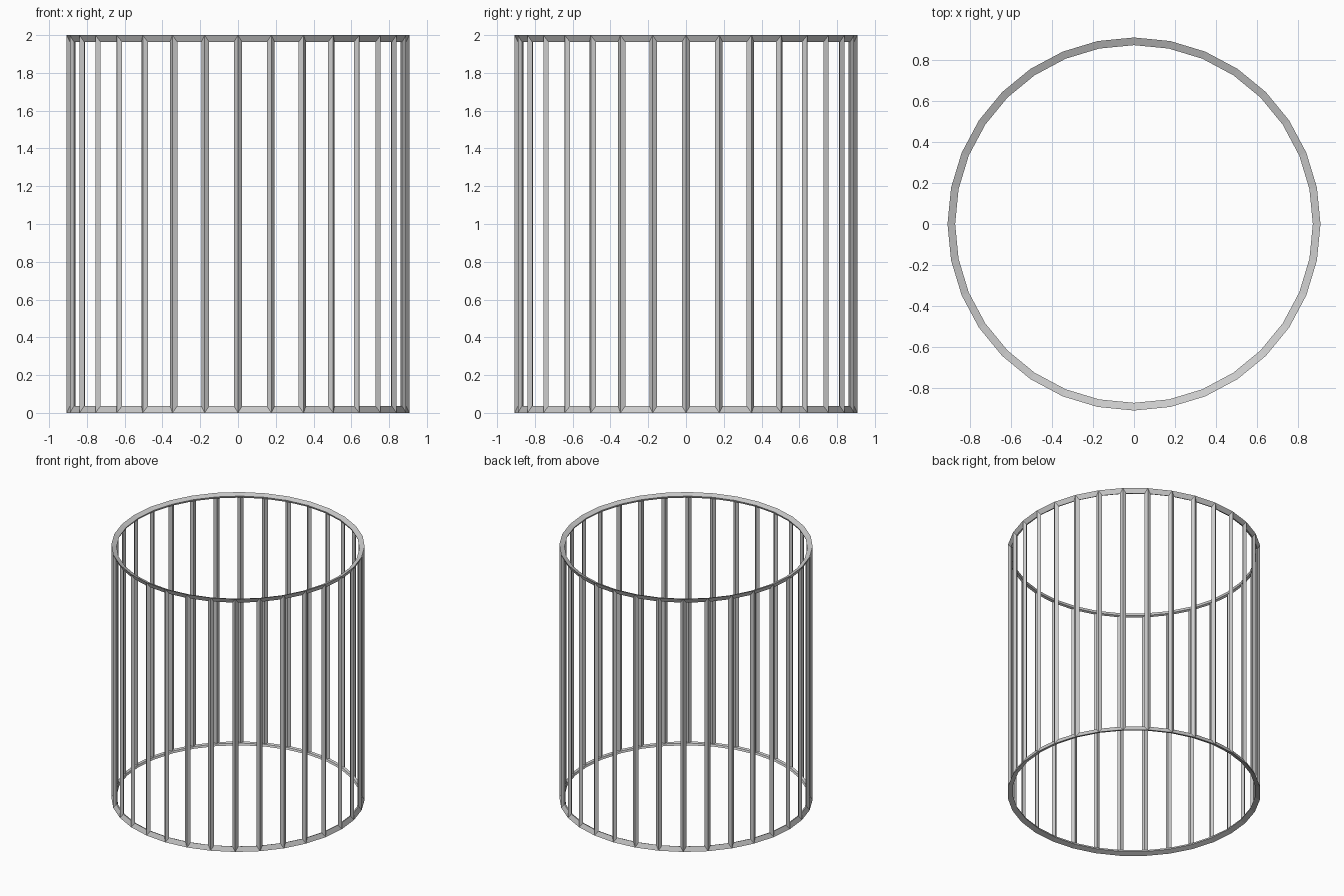
import bpy
import bmesh
import math

default_cube = bpy.data.objects.get("Cube")
if default_cube:
    bpy.data.objects.remove(default_cube, do_unlink=True)

SIDES = 32
THICKNESS = 0.043      # bar and ring thickness
OUTER_RADIUS = 0.907
HEIGHT = 2.0
REACH = THICKNESS / 2 * math.sqrt(0.5)   # how far ring corners stand out

# One plain grey for the whole cage
grey = bpy.data.materials.new("plain grey")
grey.use_nodes = True
colour = (0.6, 0.6, 0.6, 1)
grey.diffuse_color = colour
grey.node_tree.nodes["Principled BSDF"].inputs["Base Color"].default_value = colour

# Capped cylinder whose edges become the bars and rings
bm = bmesh.new()
radius = OUTER_RADIUS - REACH
bmesh.ops.create_cone(bm, cap_ends=True, cap_tris=False, segments=SIDES,
                      radius1=radius, radius2=radius, depth=HEIGHT - 2 * REACH)
bmesh.ops.translate(bm, verts=bm.verts, vec=(0, 0, HEIGHT / 2))
mesh = bpy.data.meshes.new("round_cage")
bm.to_mesh(mesh)
bm.free()
mesh.materials.append(grey)

cage = bpy.data.objects.new("round_cage", mesh)
bpy.context.collection.objects.link(cage)

# Bars and rings with faceted, pointed edges
wire = cage.modifiers.new("bars_and_rings", 'WIREFRAME')
wire.thickness = THICKNESS
wire.offset = 0
wire.use_even_offset = True
wire.use_replace = True
